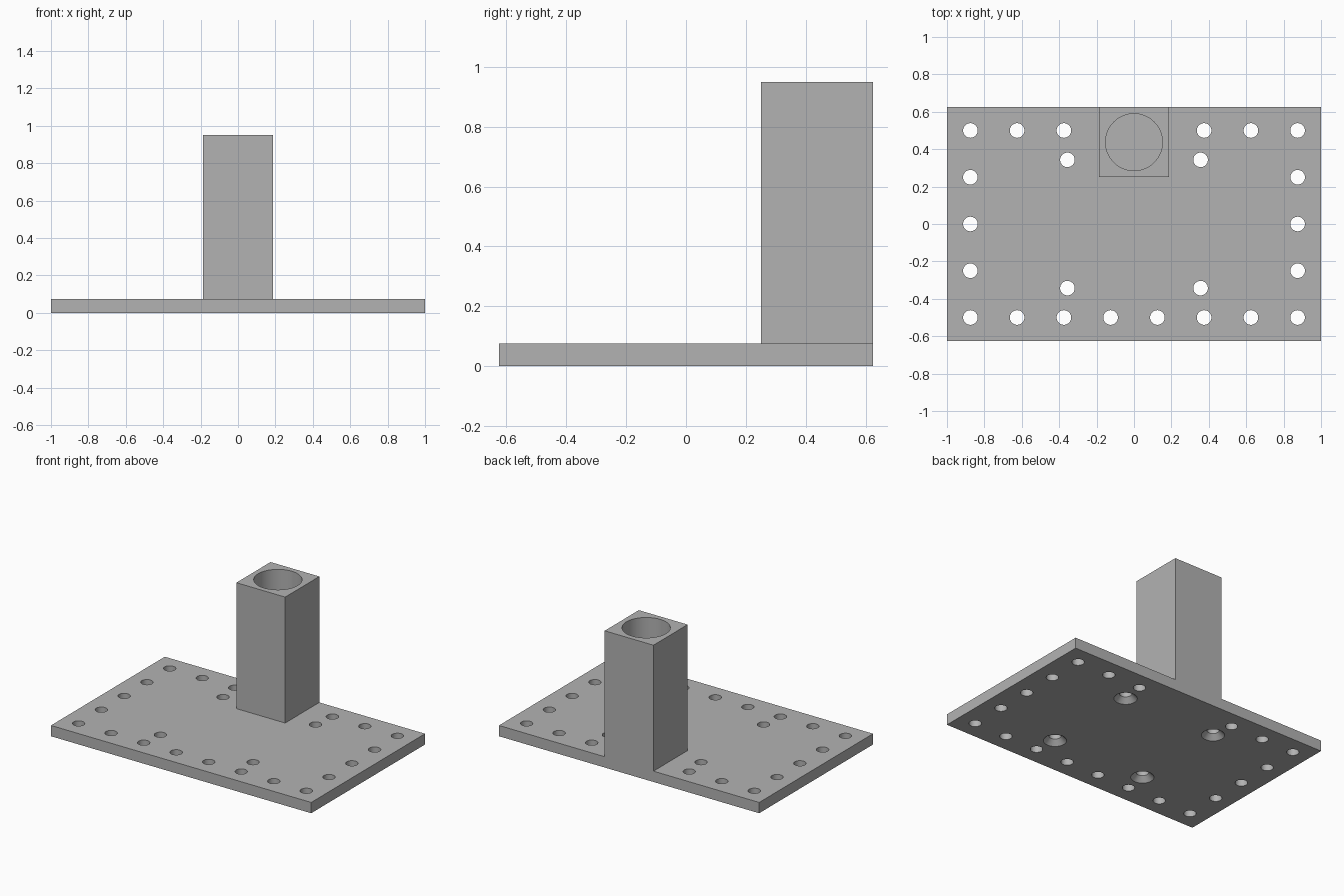
import bpy
import bmesh
from math import radians
from mathutils import Matrix, Vector

WIDTH, DEPTH, THICK = 2.0, 1.25, 0.075
HEIGHT, POST = 0.95, 0.375
POST_Y = DEPTH / 2 - POST / 2
HOLE_R, SINK_R, BORE_R = 0.039, 0.073, 0.152

cube = bpy.data.objects.get("Cube")
if cube:
    bpy.data.objects.remove(cube, do_unlink=True)

grey = bpy.data.materials.new("plain grey")
grey.use_nodes = True
colour = (0.45, 0.45, 0.45, 1)
grey.diffuse_color = colour
grey.node_tree.nodes["Principled BSDF"].inputs["Base Color"].default_value = colour


def add_box(bm, size, z0, y=0):
    """Box standing on height z0."""
    centre = Vector((0, y, z0 + size[2] / 2))
    matrix = Matrix.Translation(centre) @ Matrix.Diagonal((*size, 1))
    bmesh.ops.create_cube(bm, size=1, matrix=matrix)


def add_round(bm, x, y, z0, z1, r0, r1, sides=48):
    """Cylinder or cone between two heights."""
    bmesh.ops.create_cone(bm, cap_ends=True, segments=sides, radius1=r0, radius2=r1,
                          depth=z1 - z0,
                          matrix=Matrix.Translation((x, y, (z0 + z1) / 2)))


def finish(bm, name):
    mesh = bpy.data.meshes.new(name)
    bm.to_mesh(mesh)
    bm.free()
    mesh.materials.append(grey)
    obj = bpy.data.objects.new(name, mesh)
    bpy.context.collection.objects.link(obj)
    return obj


def combine(target, tool, operation):
    """Apply a boolean and discard the helper."""
    tool.hide_render = True
    mod = target.modifiers.new(operation.lower(), "BOOLEAN")
    mod.operation, mod.object, mod.solver = operation, tool, "EXACT"
    bpy.ops.object.select_all(action="DESELECT")
    bpy.context.view_layer.objects.active = target
    target.select_set(True)
    bpy.ops.object.modifier_apply(modifier=mod.name)
    bpy.data.objects.remove(tool, do_unlink=True)


# Base plate with the square post fused flush to its back edge
bm = bmesh.new()
add_box(bm, (WIDTH, DEPTH, THICK), 0)
body = finish(bm, "mounting_plate_with_post")
bm = bmesh.new()
add_box(bm, (POST, POST, HEIGHT - THICK / 2), THICK / 2, POST_Y)
combine(body, finish(bm, "post"), "UNION")

# Round socket down the post, closed by the plate
bm = bmesh.new()
add_round(bm, 0, POST_Y, THICK, HEIGHT + 0.1, BORE_R, BORE_R, 96)
combine(body, finish(bm, "socket_cutter"), "DIFFERENCE")

# Screw holes around the rim, leaving a gap behind the post
holes = [(x, y) for x in (0.375, 0.625, 0.875) for y in (-0.5, 0.5)]
holes += [(0.875, y) for y in (-0.25, 0, 0.25)] + [(0.125, -0.5)]
inner = [(0.356, y) for y in (-0.343, 0.343)]
bm = bmesh.new()
for side in (-1, 1):
    for x, y in holes + inner:
        add_round(bm, side * x, y, -0.1, THICK + 0.1, HOLE_R, HOLE_R)
combine(body, finish(bm, "hole_cutter"), "DIFFERENCE")

# Countersinks under the four inner holes
bm = bmesh.new()
sink = SINK_R - HOLE_R
for side in (-1, 1):
    for x, y in inner:
        add_round(bm, side * x, y, -sink, sink, SINK_R + sink, HOLE_R)
combine(body, finish(bm, "countersink_cutter"), "DIFFERENCE")

# Merge coplanar leftovers and smooth the round walls
bm = bmesh.new()
bm.from_mesh(body.data)
bmesh.ops.remove_doubles(bm, verts=bm.verts, dist=0.0002)
bmesh.ops.dissolve_limit(bm, angle_limit=radians(0.5), verts=bm.verts, edges=bm.edges)
bm.to_mesh(body.data)
bm.free()
bpy.ops.object.shade_smooth_by_angle(angle=radians(30))
